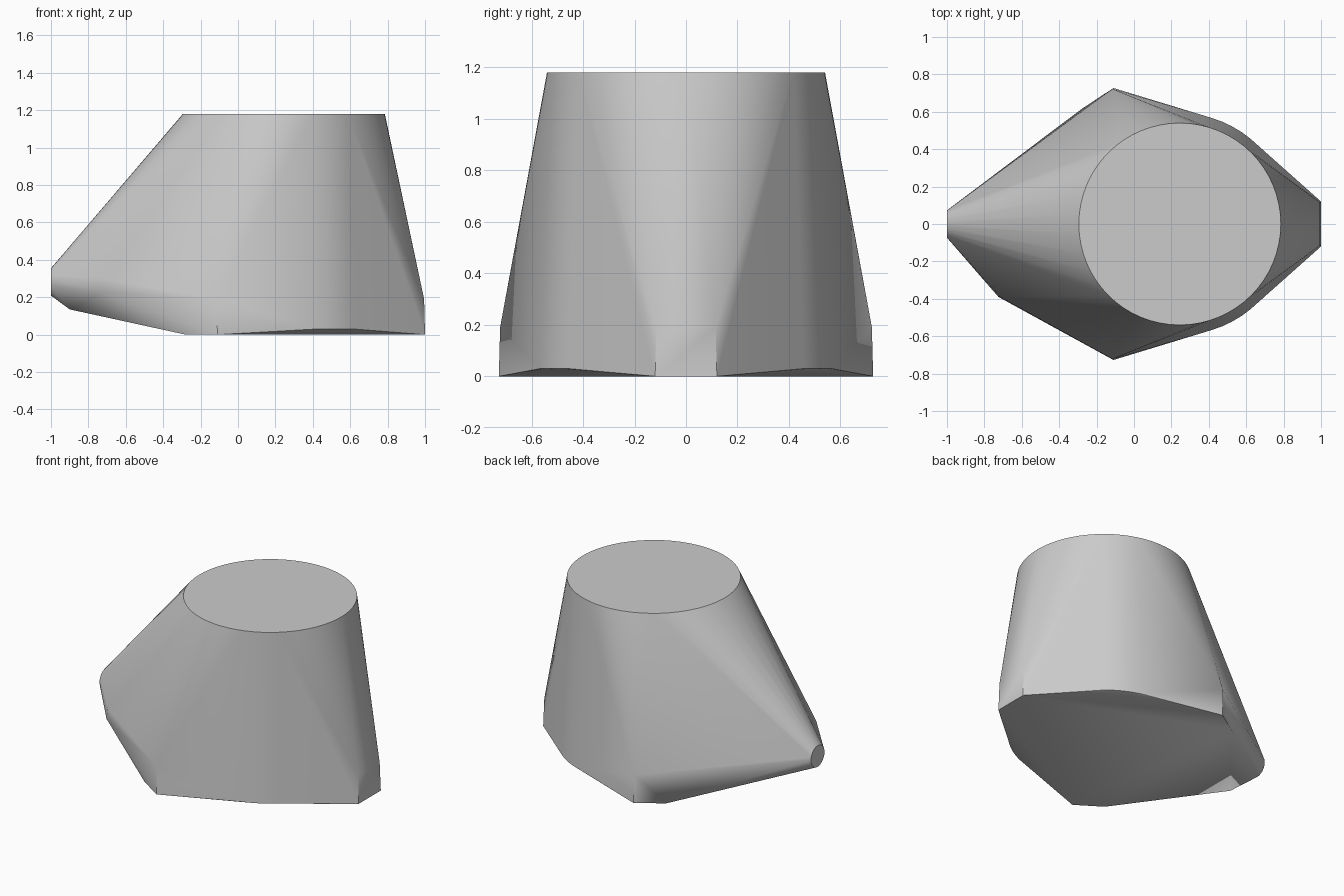
import bpy, bmesh, math

cube = bpy.data.objects.get("Cube")
if cube:
    bpy.data.objects.remove(cube, do_unlink=True)

grey = bpy.data.materials.new("plain_grey")
grey.use_nodes = True
colour = (0.6, 0.6, 0.6, 1)
grey.diffuse_color = colour
grey.node_tree.nodes["Principled BSDF"].inputs["Base Color"].default_value = colour


def ring(radius, steps, place):
    """Points of a circle, placed by a function of its two coordinates."""
    angles = [math.tau * i / steps for i in range(steps)]
    return [place(radius * math.cos(a), radius * math.sin(a)) for a in angles]


# Round top and slightly wider round base
points = ring(0.54, 64, lambda u, v: (0.245 + u, v, 1.18))
points += ring(0.592, 64, lambda u, v: (0.245 + u, v, 0.03))

# Small round end on the left
points += ring(0.073, 24, lambda u, v: (-1, u, 0.282 + v))

# Upright corners of the side and end feet
for side in (-1, 1):
    for x, y, inset in ((-0.11, 0.727, 0.005), (1.0, 0.12, 0.005)):
        points += [(x, side * y, 0), (x - inset, side * (y - inset), 0.19)]
    points += [(-0.28, side * 0.615, 0), (-0.24, side * 0.625, 0.19)]

# Extra bulge at the front left
points += [(-0.725, -0.39, 0.225), (-0.715, -0.39, 0.3), (-0.9, -0.14, 0.135)]

# Skin stretched over all the points
bm = bmesh.new()
for p in points:
    bm.verts.new(p)
hull = bmesh.ops.convex_hull(bm, input=bm.verts[:])
loose = [v for v in bm.verts if not v.link_faces]
bmesh.ops.delete(bm, geom=loose, context="VERTS")
bmesh.ops.dissolve_limit(bm, angle_limit=math.radians(0.5),
                         verts=bm.verts[:], edges=bm.edges[:])
bmesh.ops.recalc_face_normals(bm, faces=bm.faces[:])
mesh = bpy.data.meshes.new("body")
bm.to_mesh(mesh)
bm.free()
mesh.materials.append(grey)
body = bpy.data.objects.new("body", mesh)
bpy.context.collection.objects.link(body)

bpy.ops.object.select_all(action="DESELECT")
body.select_set(True)
bpy.context.view_layer.objects.active = body
bpy.ops.object.shade_smooth_by_angle(angle=math.radians(30))
